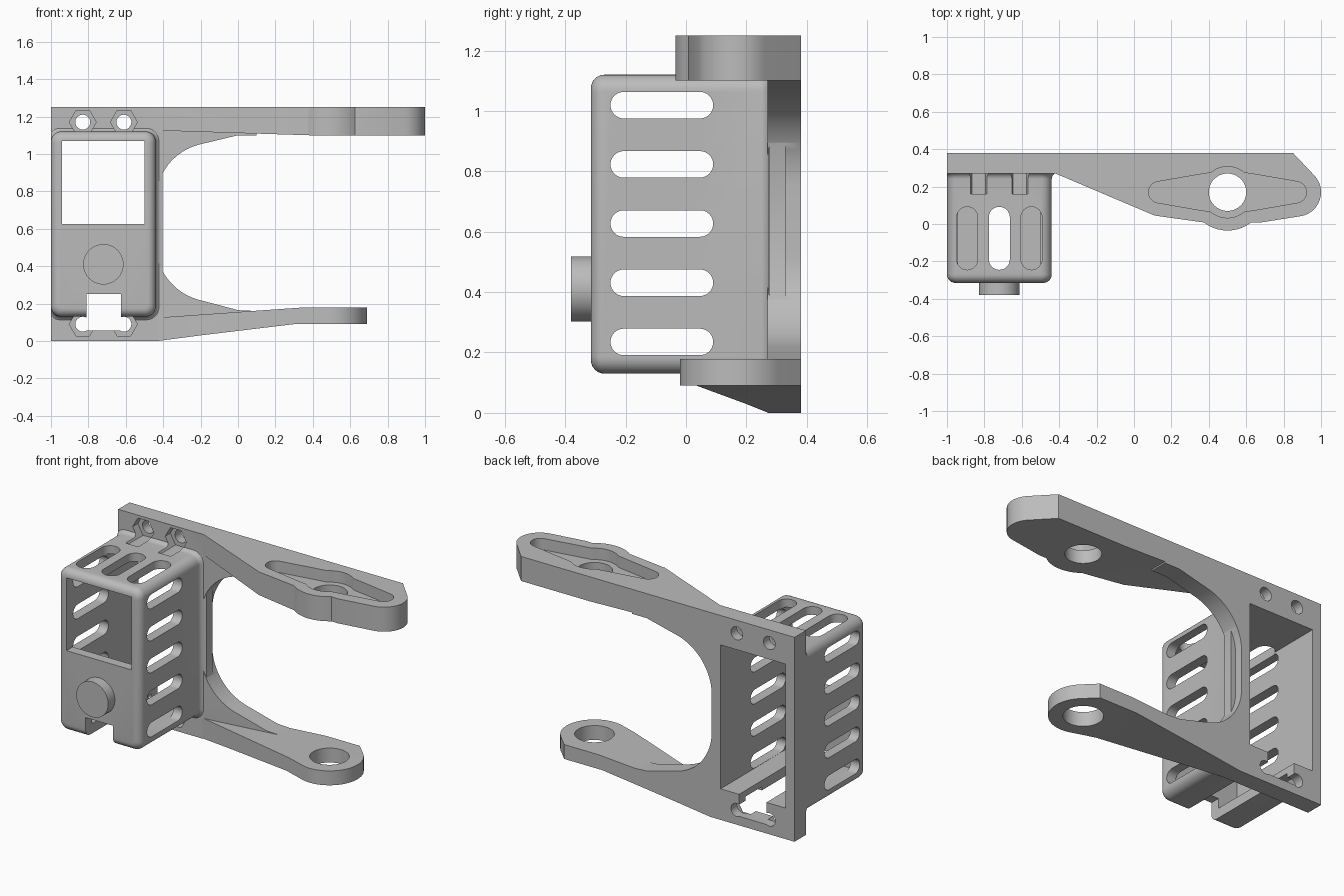
import bpy, bmesh
from math import cos, sin, radians

cube = bpy.data.objects.get("Cube")
if cube:
    bpy.data.objects.remove(cube, do_unlink=True)

grey = bpy.data.materials.new("plain grey")
grey.use_nodes = True
grey.diffuse_color = (0.5, 0.5, 0.5, 1)
grey.node_tree.nodes["Principled BSDF"].inputs["Base Color"].default_value = (0.5, 0.5, 0.5, 1)


def arc(cx, cy, r, start, end, n=16):
    angles = [radians(start + (end - start) * i / n) for i in range(n + 1)]
    return [(cx + r * cos(a), cy + r * sin(a)) for a in angles]


def circle(cx, cy, r, n=48):
    return arc(cx, cy, r, 0, 360, n)[:-1]


def rect(x0, x1, y0, y1):
    return [(x0, y0), (x1, y0), (x1, y1), (x0, y1)]


def rounded(x0, x1, y0, y1, r, n=8):
    return (arc(x1 - r, y1 - r, r, 0, 90, n) + arc(x0 + r, y1 - r, r, 90, 180, n)
            + arc(x0 + r, y0 + r, r, 180, 270, n) + arc(x1 - r, y0 + r, r, 270, 360, n))


def slot_z(cx, y0, y1, r):
    return arc(cx, y1 - r, r, 0, 180) + arc(cx, y0 + r, r, 180, 360)


def slot_x(y0, y1, cz, r):
    return arc(y1 - r, cz, r, -90, 90) + arc(y0 + r, cz, r, 90, 270)


def loft(name, axis, rings):
    """Skin equal-sized outlines, each given as (position along axis, points)."""
    place = {"x": lambda a, b, t: (t, a, b), "y": lambda a, b, t: (a, t, b),
             "z": lambda a, b, t: (a, b, t)}[axis]
    bm = bmesh.new()
    loops = [[bm.verts.new(place(a, b, t)) for a, b in pts] for t, pts in rings]
    for low, high in zip(loops, loops[1:]):
        for i in range(len(low)):
            j = (i + 1) % len(low)
            bm.faces.new((low[i], low[j], high[j], high[i]))
    bm.faces.new(loops[0][::-1])
    bm.faces.new(loops[-1])
    bmesh.ops.recalc_face_normals(bm, faces=bm.faces)
    mesh = bpy.data.meshes.new(name)
    bm.to_mesh(mesh)
    bm.free()
    mesh.materials.append(grey)
    obj = bpy.data.objects.new(name, mesh)
    bpy.context.collection.objects.link(obj)
    return obj


def prism(name, axis, pts, lo, hi):
    return loft(name, axis, [(lo, pts), (hi, pts)])


def combine(obj, other, operation):
    mod = obj.modifiers.new("combine", "BOOLEAN")
    mod.operation, mod.object, mod.solver = operation, other, "EXACT"
    graph = bpy.context.evaluated_depsgraph_get()
    mesh = bpy.data.meshes.new_from_object(obj.evaluated_get(graph))
    obj.modifiers.clear()
    obj.data = mesh
    bpy.data.objects.remove(other, do_unlink=True)


def cut(obj, axis, pts, lo, hi):
    combine(obj, prism("cutter", axis, pts, lo, hi), "DIFFERENCE")


# Back plate with the C-shaped opening
arch = (arc(-0.13, 0.52, 0.31, 255, 180) + arc(-0.13, 0.75, 0.31, 180, 105))
web = [(-1, 0), (-0.43, 0), (-0.2, 0.03), (0.1, 0.066), (0.1, 0.16), (0, 0.165)]
web += arch + [(0, 1.1), (0.1, 1.1), (0.1, 1.25), (-1, 1.25)]
bracket = prism("bracket", "y", web, 0.27, 0.38)

# Upper arm, with a rounded tip and a boss
plan = [(-1, 0.27), (-1, 0.38), (0.85, 0.38)] + arc(0.87, 0.17, 0.13, 45, -78)
plan += [(0.67, 0.007)] + arc(0.5, 0.17, 0.205, -52, -128) + [(0.36, 0.01), (0.11, 0.045), (-0.42, 0.27)]
upper = prism("upper_arm", "z", plan, 1.0, 1.25)
side = [(-1.1, 1.125), (-0.42, 1.125), (0.38, 1.1), (1.1, 1.1), (1.1, 1.3), (-1.1, 1.3)]
combine(upper, prism("side", "y", side, -0.5, 0.5), "INTERSECT")

# Lower arm, sloping up to a ring end
plan = [(-1, 0.27), (-1, 0.38), (0.558, 0.38)] + arc(0.5, 0.17, 0.19, 45, -107, 32) + [(-0.42, 0.27)]
lower = prism("lower_arm", "z", plan, -0.1, 0.3)
side = [(-1.1, 0), (-0.43, 0), (-0.2, 0.03), (0.3, 0.09), (0.8, 0.09),
        (0.8, 0.178), (0.33, 0.178), (-0.43, 0.125), (-1.1, 0.125)]
combine(lower, prism("side", "y", side, -0.5, 0.5), "INTERSECT")

# Housing: rounded front edge, straight walls, flared root at the plate
rings = []


def ring(y, grow):
    rings.append((y, rounded(-1 - grow, -0.44 + grow, 0.13 - grow, 1.12 + grow, 0.055 + grow * 0.7)))


R, F = 0.045, 0.035
for i in range(7):
    a = radians(15 * i)
    ring(-0.315 + R * (1 - cos(a)), -R * (1 - sin(a)))
for i in range(7):
    a = radians(15 * i)
    ring(0.275 - F * (1 - sin(a)), F * (1 - cos(a)))
ring(0.33, F)
housing = loft("housing", "y", rings)
combine(housing, prism("trim", "y", rect(-1, 0.5, -0.5, 1.5), -0.5, 0.5), "INTERSECT")

for part in (upper, lower, housing):
    combine(bracket, part, "UNION")

# Round button on the front wall
combine(bracket, prism("button", "y", circle(-0.72, 0.41, 0.108), -0.38, -0.29), "UNION")

# Cavity open at the back, front window and cable channel
cut(bracket, "y", rect(-0.94, -0.5, 0.19, 1.07), -0.255, 0.5)
cut(bracket, "y", rect(-0.94, -0.5, 0.625, 1.07), -0.5, 0.0)
cut(bracket, "y", rect(-0.81, -0.625, 0.055, 0.25), -0.5, 0.5)

# Ventilation slots through the sides and the top
for i in range(5):
    cut(bracket, "x", slot_x(-0.25, 0.09, 0.235 + 0.196 * i, 0.044), -1.2, -0.4)
for x in (-0.892, -0.72, -0.548):
    cut(bracket, "z", slot_z(x, -0.245, 0.092, 0.056), 1.0, 1.2)

# Screw holes with hexagonal nut pockets
for x in (-0.83, -0.61):
    for z in (0.09, 1.17):
        cut(bracket, "y", circle(x, z, 0.04, 24), 0.1, 0.5)
        cut(bracket, "y", circle(x, z, 0.072, 6), 0.16, 0.32)

# Arm holes and the horn-shaped recess
cut(bracket, "z", circle(0.5, 0.17, 0.11), -0.1, 0.4)
cut(bracket, "z", circle(0.5, 0.17, 0.1), 1.0, 1.4)
horn = (arc(0.865, 0.17, 0.057, -80, 80) + [(0.68, 0.26)] + arc(0.5, 0.17, 0.137, 50, 130)
        + [(0.32, 0.26)] + arc(0.135, 0.17, 0.057, 100, 260)
        + [(0.32, 0.08)] + arc(0.5, 0.17, 0.137, 230, 310) + [(0.68, 0.08)])
cut(bracket, "z", horn, 1.18, 1.4)

# Smooth shading on the curved walls only
bpy.ops.object.select_all(action="DESELECT")
bpy.context.view_layer.objects.active = bracket
bracket.select_set(True)
bpy.ops.object.shade_smooth_by_angle(angle=radians(30))
